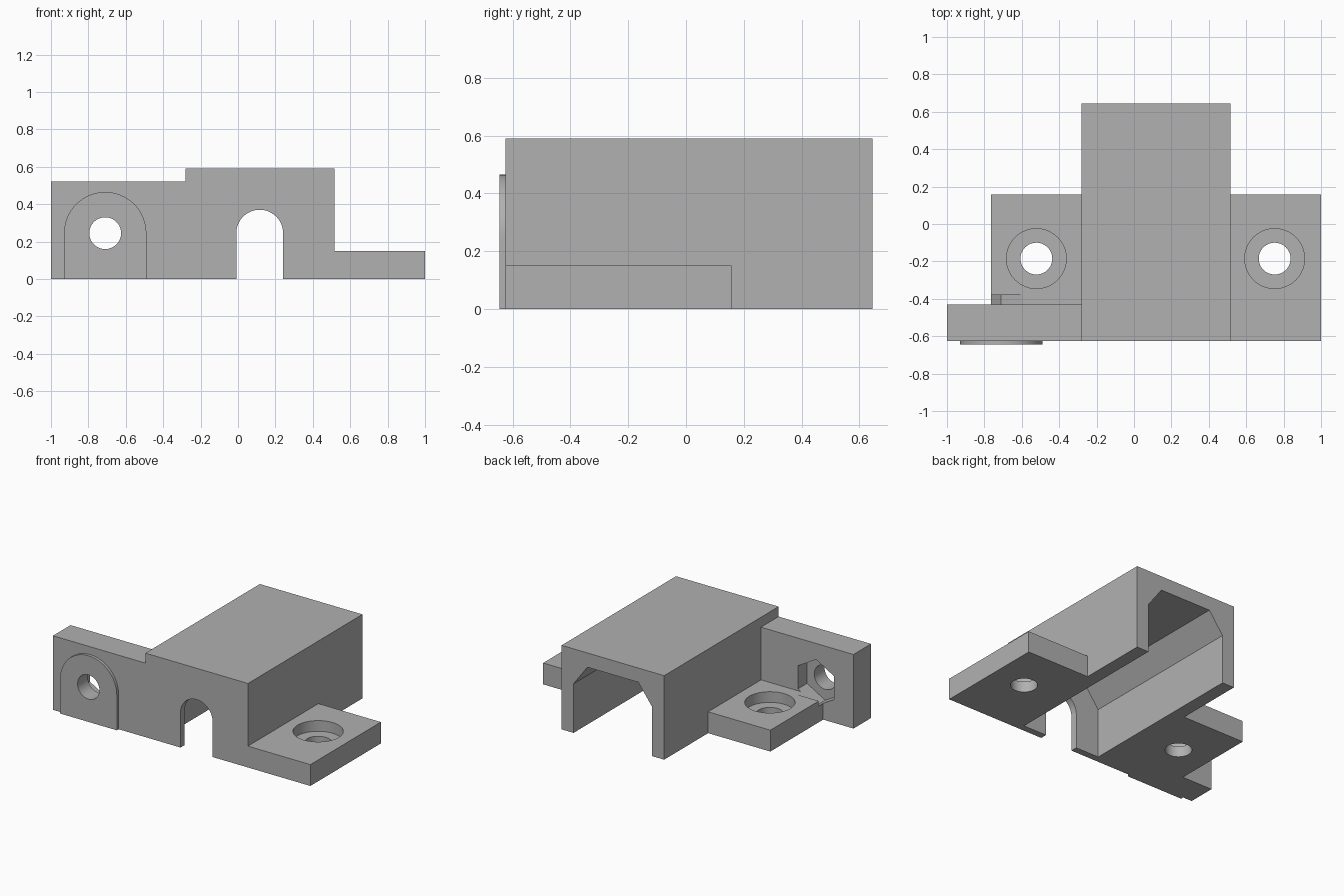
import bpy
import bmesh
from math import cos, sin, pi, radians
from mathutils import Vector

default = bpy.data.objects.get("Cube")
if default:
    bpy.data.objects.remove(default, do_unlink=True)

grey = bpy.data.materials.new("plain grey")
grey.use_nodes = True
grey.diffuse_color = (0.44, 0.44, 0.44, 1)
grey.node_tree.nodes["Principled BSDF"].inputs["Base Color"].default_value = grey.diffuse_color


def prism(name, profile, start, end, axis="y"):
    """Extrude an outline: (x, z) along y, or (x, y) along z."""
    bm = bmesh.new()
    place = (lambda a, b: (a, start, b)) if axis == "y" else (lambda a, b: (a, b, start))
    face = bm.faces.new([bm.verts.new(place(a, b)) for a, b in profile])
    moved = bmesh.ops.extrude_face_region(bm, geom=[face])
    shift = Vector((0, end - start, 0)) if axis == "y" else Vector((0, 0, end - start))
    bmesh.ops.translate(bm, vec=shift, verts=[v for v in moved["geom"] if isinstance(v, bmesh.types.BMVert)])
    bmesh.ops.recalc_face_normals(bm, faces=bm.faces)
    mesh = bpy.data.meshes.new(name)
    bm.to_mesh(mesh)
    bm.free()
    mesh.materials.append(grey)
    obj = bpy.data.objects.new(name, mesh)
    bpy.context.collection.objects.link(obj)
    return obj


def rect(x0, x1, b0, b1):
    return [(x0, b0), (x1, b0), (x1, b1), (x0, b1)]


def ring(cx, cb, r, n=64, turn=0.0):
    return [(cx + r * cos(turn + 2 * pi * i / n), cb + r * sin(turn + 2 * pi * i / n)) for i in range(n)]


def arch(cx, cz, r, bottom, n=32):
    arc = [(cx + r * cos(pi * i / n), cz + r * sin(pi * i / n)) for i in range(n + 1)]
    return arc + [(cx - r, bottom), (cx + r, bottom)]


def select(obj):
    bpy.ops.object.select_all(action="DESELECT")
    obj.select_set(True)
    bpy.context.view_layer.objects.active = obj


def cut(obj, *shape):
    cutter = prism("cutter", *shape)
    cutter.hide_render = True
    mod = obj.modifiers.new("cut", "BOOLEAN")
    mod.operation = "DIFFERENCE"
    mod.solver = "EXACT"
    mod.object = cutter
    select(obj)
    bpy.ops.object.modifier_apply(modifier=mod.name)
    bpy.data.objects.remove(cutter, do_unlink=True)


FRONT, WALL_BACK, FOOT_BACK, BACK = -0.625, -0.43, 0.157, 0.645
SIDE_R, SIDE_L = -0.282, 0.515
FOOT_TOP = 0.15
BOLT_X, BOLT_Z, BOLT_R = -0.71, 0.245, 0.085

# Housing: open at the back and below, with bevelled ceiling corners
housing = prism("housing", rect(SIDE_R, SIDE_L, 0, 0.59), FRONT, BACK)
x0, x1 = SIDE_R + 0.093, SIDE_L - 0.093
cavity = [(x0, -0.1), (x1, -0.1), (x1, 0.345), (x1 - 0.108, 0.49), (x0 + 0.108, 0.49), (x0, 0.345)]
cut(housing, cavity, FRONT + 0.047, BACK + 0.1)
cut(housing, arch(0.116, 0.245, 0.125, -0.1), FRONT - 0.1, FRONT + 0.1)

# Clamp wall with bolt hole and hexagonal nut pocket
clamp_wall = prism("clamp_wall", rect(-1, SIDE_R, 0, 0.52), FRONT, WALL_BACK)
nut = ring(BOLT_X, BOLT_Z, 0.162, 6, pi / 2)
cut(clamp_wall, nut, -0.53, -0.38)
cut(clamp_wall, ring(BOLT_X, BOLT_Z, BOLT_R), -0.8, -0.3)

# Raised arched pad around the bolt hole
bolt_pad = prism("bolt_pad", arch(BOLT_X, BOLT_Z, 0.22, 0), -0.645, FRONT)
cut(bolt_pad, ring(BOLT_X, BOLT_Z, BOLT_R), -0.8, -0.3)

# Mounting feet with counterbored screw holes
right_foot = prism("right_foot", rect(-0.765, SIDE_R, WALL_BACK, FOOT_BACK), 0, FOOT_TOP, "z")
left_foot = prism("left_foot", rect(SIDE_L, 1, FRONT, FOOT_BACK), 0, FOOT_TOP, "z")
for foot, x in ((right_foot, -0.522), (left_foot, 0.752)):
    cut(foot, ring(x, -0.185, 0.16), FOOT_TOP - 0.075, FOOT_TOP + 0.1, "z")
    cut(foot, ring(x, -0.185, 0.085), -0.1, FOOT_TOP, "z")
cut(right_foot, nut, -0.53, -0.38)

for part in (housing, clamp_wall, bolt_pad, right_foot, left_foot):
    select(part)
    bpy.ops.object.shade_smooth_by_angle(angle=radians(30))
